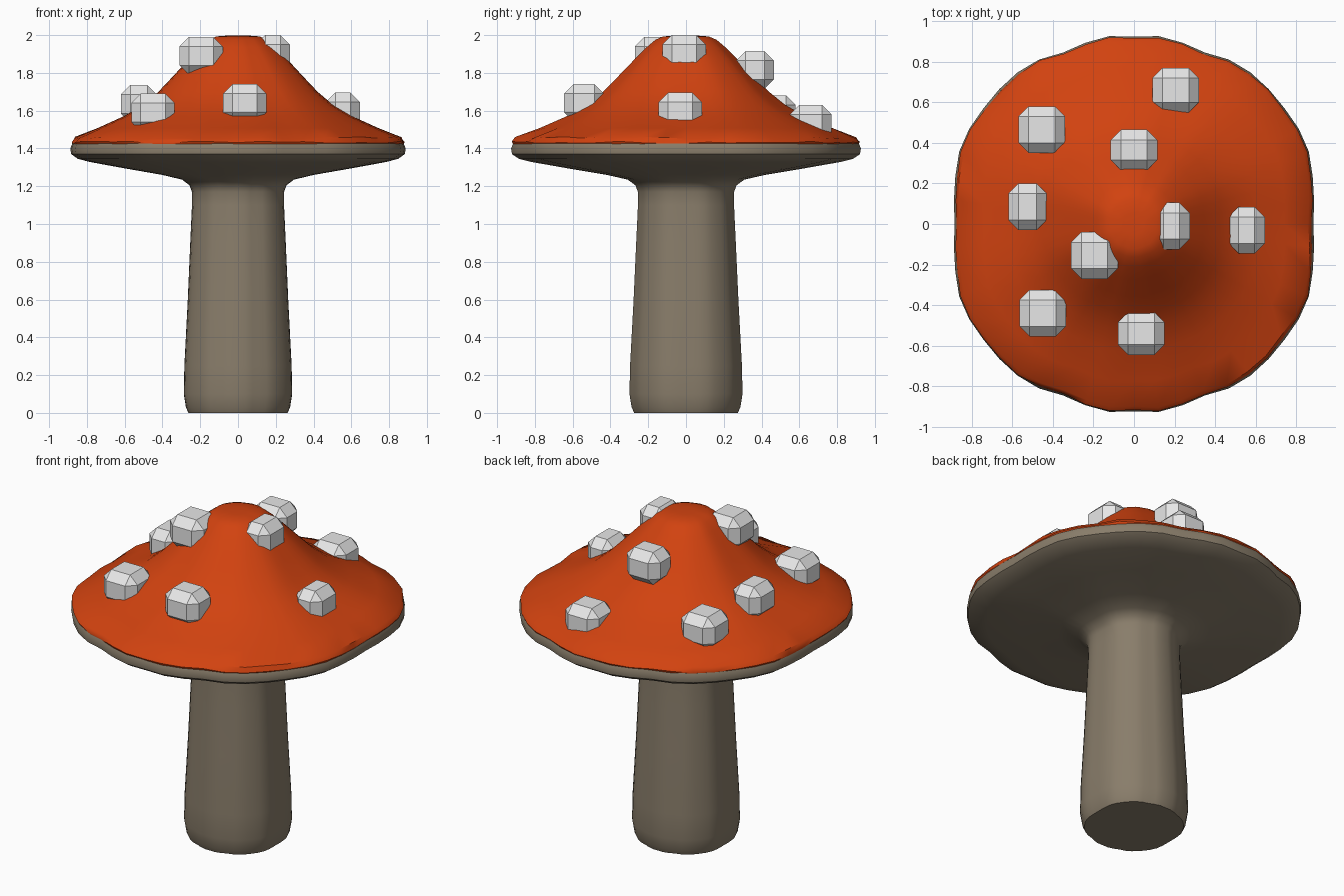
import bpy, bmesh, math, random
from mathutils import Matrix

if "Cube" in bpy.data.objects:
    bpy.data.objects.remove(bpy.data.objects["Cube"])

random.seed(4)
SEG = 48


def material(name, rgb):
    m = bpy.data.materials.new(name)
    m.diffuse_color = (*rgb, 1)
    m.use_nodes = True
    m.node_tree.nodes["Principled BSDF"].inputs["Base Color"].default_value = m.diffuse_color
    return m


RED = material("cap red", (0.64, 0.055, 0.005))
TAN = material("stem tan", (0.25, 0.205, 0.145))
WHITE = material("spot white", (0.8, 0.8, 0.8))

# Rounded-octagon outline: (degrees, radius) over one quarter, mirrored to all four
OUTLINE = [(0, .885), (10.6, .900), (25, .940), (38, .936), (50, .943),
           (58, .942), (67.5, .915), (72, .920), (81, .936), (90, .925)]


def outline_radius(a):
    d = math.degrees(math.atan2(abs(math.sin(a)), abs(math.cos(a))))
    for (a0, r0), (a1, r1) in zip(OUTLINE, OUTLINE[1:]):
        if d <= a1 + 1e-6:
            return (r0 + (r1 - r0) * (d - a0) / (a1 - a0)) / .885
    return OUTLINE[-1][1] / .885


def finish(bm, name, mat, smooth_angle=None):
    bmesh.ops.recalc_face_normals(bm, faces=bm.faces)
    me = bpy.data.meshes.new(name)
    bm.to_mesh(me)
    bm.free()
    me.materials.append(mat)
    ob = bpy.data.objects.new(name, me)
    bpy.context.collection.objects.link(ob)
    if smooth_angle:
        bpy.ops.object.select_all(action='DESELECT')
        ob.select_set(True)
        bpy.context.view_layer.objects.active = ob
        bpy.ops.object.shade_smooth_by_angle(angle=math.radians(smooth_angle))
    return ob


def lathe(name, profile, mat, ragged=()):
    """Sweep (radius, z) rings around the outline; ragged rings get a rough edge."""
    bm = bmesh.new()
    rings = []
    for i, (r, z) in enumerate(profile):
        ring = []
        for k in range(SEG):
            a = 2 * math.pi * k / SEG
            j = random.uniform(-1, 1) if i in ragged else 0
            rr = r * outline_radius(a) + .004 * j
            ring.append(bm.verts.new((rr * math.cos(a), rr * math.sin(a), z + .006 * j)))
        rings.append(ring)
    for lo, hi in zip(rings, rings[1:]):
        for k in range(SEG):
            n = (k + 1) % SEG
            bm.faces.new((lo[k], lo[n], hi[n], hi[k]))
    bm.faces.new(rings[0])
    bm.faces.new(rings[-1])
    return finish(bm, name, mat, 40)


# Stem flaring into the underside and rim of the cap
lathe("stem_and_underside", [
    (.262, 0), (.275, .03), (.286, .10), (.283, .25), (.265, .60), (.252, .90),
    (.243, 1.10), (.243, 1.17), (.256, 1.205), (.295, 1.235), (.40, 1.26),
    (.60, 1.295), (.78, 1.328), (.845, 1.345), (.88, 1.37), (.885, 1.40),
    (.875, 1.425), (.80, 1.435)], TAN)

# Red cap with a ragged lip
lathe("cap", [
    (.82, 1.418), (.872, 1.418), (.878, 1.432), (.862, 1.456), (.74, 1.508),
    (.60, 1.572), (.50, 1.632), (.42, 1.70), (.34, 1.785), (.26, 1.872),
    (.20, 1.935), (.155, 1.975), (.115, 1.993), (.05, 1.998)], RED, ragged=(1, 2, 3))

# Chamfered block spots: x, y, top z, width, depth
SPOTS = [(.205, .66, 1.63, .23, .22), (-.455, .465, 1.68, .23, .23),
         (0, .365, 1.915, .23, .20), (-.525, .085, 1.735, .19, .23),
         (.185, -.01, 2.0, .18, .23), (-.195, -.155, 1.99, .23, .23),
         (.555, -.03, 1.695, .18, .23), (-.45, -.44, 1.69, .23, .23),
         (.035, -.54, 1.74, .23, .21)]
for i, (x, y, top, w, d) in enumerate(SPOTS):
    bm = bmesh.new()
    h = .20
    bmesh.ops.create_cube(bm, size=1, matrix=Matrix.Translation((x, y, top - h / 2))
                          @ Matrix.Diagonal((w, d, h, 1)))
    bmesh.ops.bevel(bm, geom=bm.edges[:], offset=.05, segments=1, affect='EDGES')
    finish(bm, f"spot_{i + 1}", WHITE)
